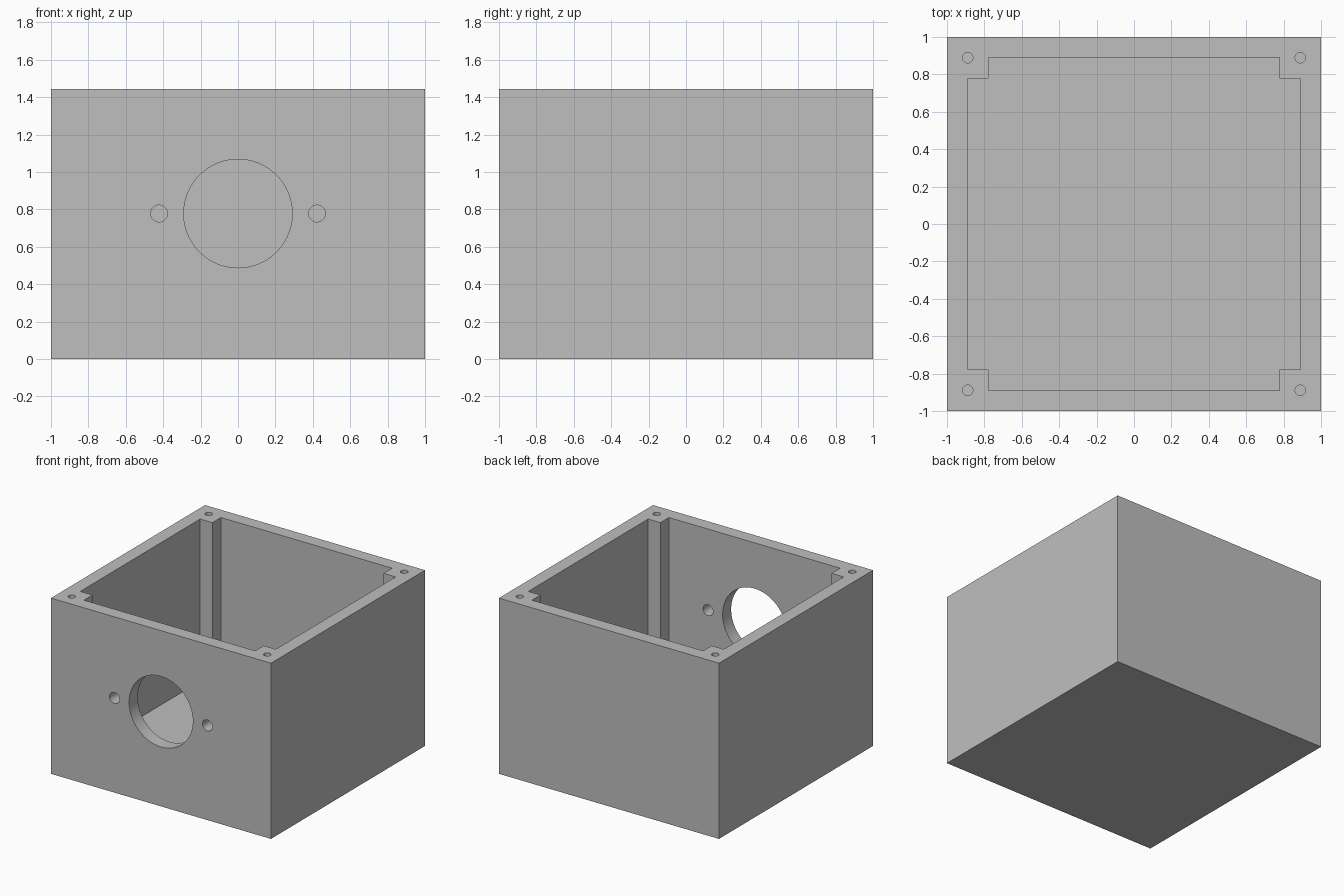
import bpy
import bmesh
import math
from mathutils import Matrix, Vector

default = bpy.data.objects.get("Cube")
if default:
    bpy.data.objects.remove(default, do_unlink=True)

HEIGHT = 1.444
WALL = 0.111
INNER = 1 - WALL           # cavity half width
POST = INNER - WALL        # inner face of the corner posts
PORT_Z = 0.778

grey = bpy.data.materials.new("plain grey")
grey.use_nodes = True
grey.diffuse_color = (0.52, 0.52, 0.52, 1)
grey.node_tree.nodes["Principled BSDF"].inputs["Base Color"].default_value = grey.diffuse_color


def add_object(name, bm):
    bmesh.ops.recalc_face_normals(bm, faces=bm.faces)
    mesh = bpy.data.meshes.new(name)
    bm.to_mesh(mesh)
    bm.free()
    mesh.materials.append(grey)
    obj = bpy.data.objects.new(name, mesh)
    bpy.context.collection.objects.link(obj)
    return obj


def prism(name, outline, bottom, top):
    bm = bmesh.new()
    face = bm.faces.new([bm.verts.new((x, y, bottom)) for x, y in outline])
    extruded = bmesh.ops.extrude_face_region(bm, geom=[face])["geom"]
    verts = [v for v in extruded if isinstance(v, bmesh.types.BMVert)]
    bmesh.ops.translate(bm, verts=verts, vec=(0, 0, top - bottom))
    return add_object(name, bm)


def cylinder(name, centre, radius, depth, segments, along_y=False):
    bm = bmesh.new()
    turn = Matrix.Rotation(math.pi / 2 if along_y else 0, 4, "X")
    bmesh.ops.create_cone(bm, cap_ends=True, segments=segments, radius1=radius,
                          radius2=radius, depth=depth,
                          matrix=Matrix.Translation(Vector(centre)) @ turn)
    return add_object(name, bm)


# Solid enclosure block
box = prism("enclosure_box", [(-1, -1), (1, -1), (1, 1), (-1, 1)], 0, HEIGHT)

# Cavity outline: a square notched at each corner to leave the screw posts
outline = []
for sx, sy in ((1, 1), (-1, 1), (-1, -1), (1, -1)):
    corner = [(INNER, POST), (POST, POST), (POST, INNER)]
    if sx * sy < 0:
        corner.reverse()
    outline += [(sx * x, sy * y) for x, y in corner]
cutters = [prism("cavity_cutter", outline, WALL, HEIGHT + 0.2)]

# Blind screw holes in the posts
for sx in (-1, 1):
    for sy in (-1, 1):
        cutters.append(cylinder("screw_hole_cutter", (sx * INNER, sy * INNER, HEIGHT),
                                0.028, 0.88, 32))

# Round front port with a mounting hole on each side
for x, radius, segments in ((0, 0.29, 96), (-0.422, 0.045, 40), (0.422, 0.045, 40)):
    cutters.append(cylinder("front_port_cutter", (x, -1, PORT_Z), radius, 0.5, segments, True))

# Cut everything out, then discard the cutters
bpy.ops.object.select_all(action="DESELECT")
bpy.context.view_layer.objects.active = box
box.select_set(True)
for cutter in cutters:
    cutter.hide_render = True
    mod = box.modifiers.new("cut", "BOOLEAN")
    mod.operation = "DIFFERENCE"
    mod.solver = "EXACT"
    mod.object = cutter
    bpy.ops.object.modifier_apply(modifier=mod.name)
    bpy.data.objects.remove(cutter, do_unlink=True)

bpy.ops.object.shade_smooth_by_angle(angle=math.radians(30))
